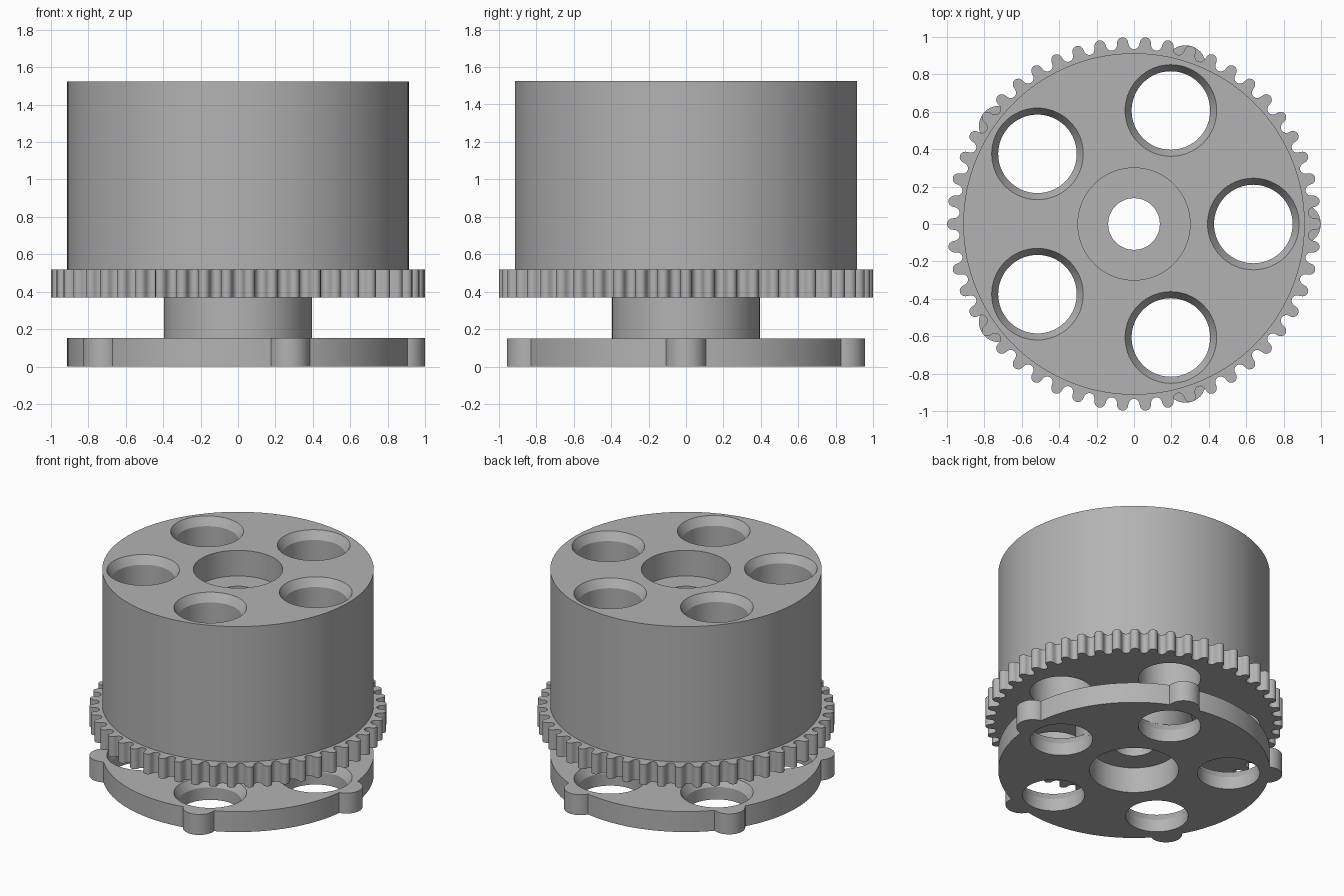
import bpy, bmesh
from math import sin, cos, pi, radians

if "Cube" in bpy.data.objects:
    bpy.data.objects.remove(bpy.data.objects["Cube"])

grey = bpy.data.materials.new("plain grey")
grey.use_nodes = True
grey.diffuse_color = (0.45, 0.45, 0.45, 1)
grey.node_tree.nodes["Principled BSDF"].inputs["Base Color"].default_value = (0.45, 0.45, 0.45, 1)

BASE_TOP, GEAR_LOW, GEAR_TOP, TOP = 0.152, 0.37, 0.52, 1.525
BODY_R, HUB_R, BORE_R, SHAFT_R = 0.913, 0.395, 0.30, 0.138
HOLE_R, RIM_R, HOLE_DIST = 0.21, 0.245, 0.638
CHAMFER, BORE_DEPTH = 0.06, 0.19
TURNS = [2 * pi * i / 5 for i in range(5)]


def ring(radius, count=96, x=0, y=0):
    return [(x + radius * cos(2 * pi * i / count), y + radius * sin(2 * pi * i / count))
            for i in range(count)]


def loft(name, sections):
    """Solid from stacked outlines, each given as (z, points)."""
    bm = bmesh.new()
    loops = [[bm.verts.new((x, y, z)) for x, y in pts] for z, pts in sections]
    for low, high in zip(loops, loops[1:]):
        n = len(low)
        for i in range(n):
            j = (i + 1) % n
            bm.faces.new((low[i], low[j], high[j], high[i]))
    bm.faces.new(loops[0][::-1])
    bm.faces.new(loops[-1])
    mesh = bpy.data.meshes.new(name)
    bm.to_mesh(mesh)
    bm.free()
    ob = bpy.data.objects.new(name, mesh)
    bpy.context.collection.objects.link(ob)
    mesh.materials.append(grey)
    return ob


def combine(ob, tool, operation):
    """Apply a boolean and discard the tool."""
    mod = ob.modifiers.new("combine", 'BOOLEAN')
    mod.operation, mod.object, mod.solver = operation, tool, 'EXACT'
    bpy.context.view_layer.objects.active = ob
    bpy.ops.object.modifier_apply(modifier=mod.name)
    bpy.data.objects.remove(tool)


def bore(ob, radius, low, high):
    combine(ob, loft("bore_cutter", [(low, ring(radius)), (high, ring(radius))]), 'DIFFERENCE')


def side_holes(ob, low, high, chamfered):
    """Five through holes, optionally widened at the top rim."""
    for a in TURNS:
        x, y = HOLE_DIST * cos(a), HOLE_DIST * sin(a)
        steps = [(low - 0.1, HOLE_R), (high + 0.1, HOLE_R)]
        if chamfered:
            steps = [(low - 0.1, HOLE_R), (high - CHAMFER, HOLE_R),
                     (high, RIM_R), (high + 0.1, RIM_R)]
        cutter = loft("hole_cutter", [(z, ring(r, 64, x, y)) for z, r in steps])
        combine(ob, cutter, 'DIFFERENCE')


# Base plate with five rounded lugs
plate = loft("base_plate", [(0, ring(BODY_R, 120)), (BASE_TOP, ring(BODY_R, 120))])
for a in TURNS:
    outline = ring(0.109, 40, 0.89 * cos(a), 0.89 * sin(a))
    combine(plate, loft("lug", [(0, outline), (BASE_TOP, outline)]), 'UNION')
side_holes(plate, 0, BASE_TOP, True)
bore(plate, BORE_R, -0.1, BASE_TOP + 0.1)

# Hub between plate and gear
hub = loft("hub", [(BASE_TOP, ring(HUB_R)), (GEAR_LOW, ring(HUB_R))])
bore(hub, BORE_R, 0, BORE_DEPTH)
bore(hub, SHAFT_R, 0, 1)

# Gear ring: alternating round tips and round gaps
TEETH, MID_R, STEPS = 50, 0.967, 8
half = pi / TEETH / 2
teeth = []
for t in range(TEETH * 2):
    side = 1 if t % 2 == 0 else -1
    for k in range(STEPS):
        a = pi * k / STEPS
        angle = t * 2 * half - half * cos(a)
        r = MID_R + side * 0.033 * sin(a)
        teeth.append((r * cos(angle), r * sin(angle)))
gear = loft("gear_ring", [(GEAR_LOW, teeth), (GEAR_TOP, teeth)])
side_holes(gear, GEAR_LOW, GEAR_TOP, False)
bore(gear, SHAFT_R, 0, 1)

# Drum with chamfered holes and a stepped centre bore
drum = loft("drum", [(GEAR_TOP, ring(BODY_R, 120)), (TOP, ring(BODY_R, 120))])
side_holes(drum, GEAR_TOP, TOP, True)
bore(drum, BORE_R, TOP - BORE_DEPTH, TOP + 0.1)
bore(drum, SHAFT_R, 0, TOP + 0.1)

# Smooth round walls, crisp rims
for ob in (plate, hub, gear, drum):
    bpy.ops.object.select_all(action='DESELECT')
    ob.select_set(True)
    bpy.context.view_layer.objects.active = ob
    bpy.ops.object.shade_smooth_by_angle(angle=radians(26))
